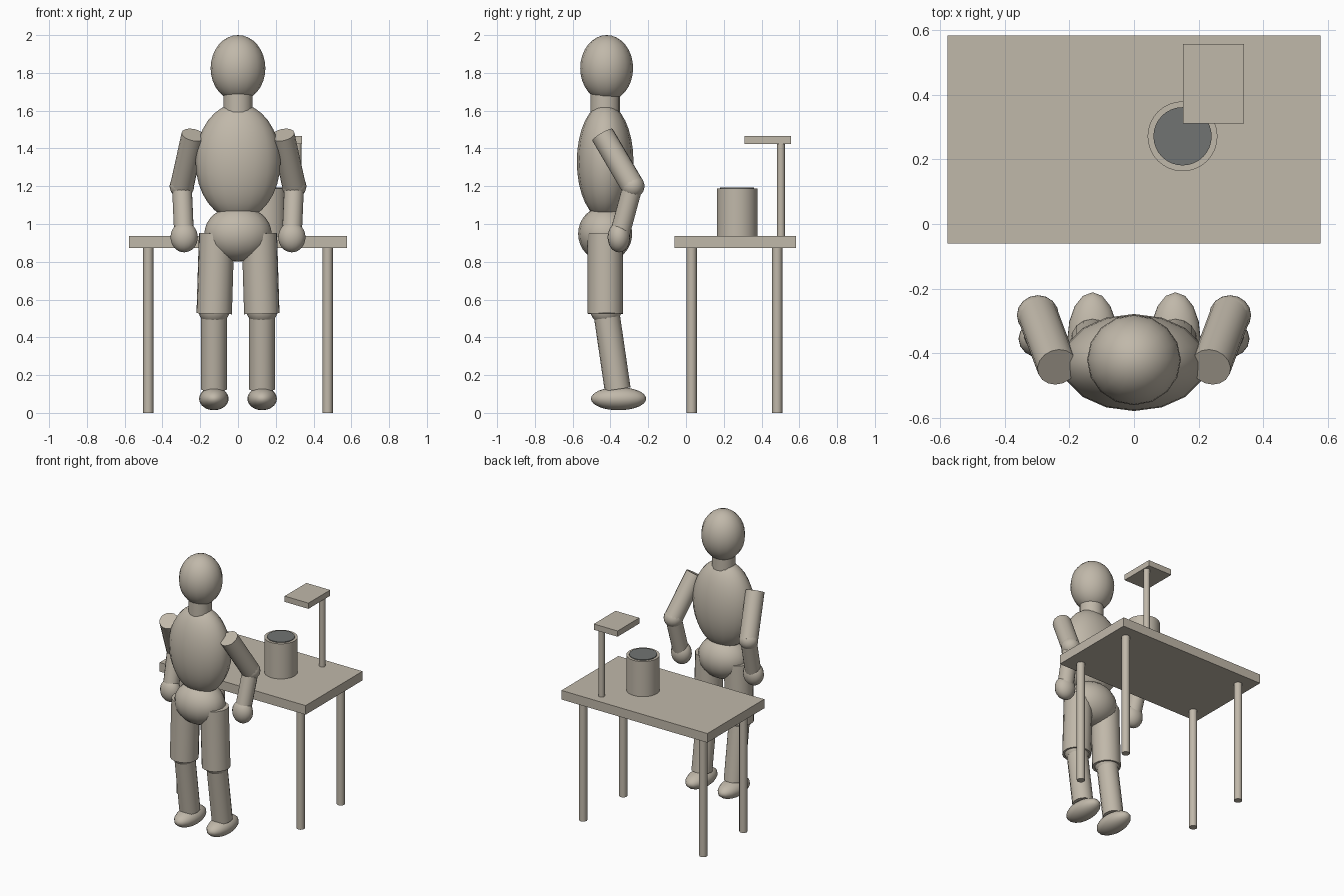
import bpy
import math
from mathutils import Vector

if "Cube" in bpy.data.objects:
    bpy.data.objects.remove(bpy.data.objects["Cube"])


def material(name, rgb):
    m = bpy.data.materials.new(name)
    m.diffuse_color = (*rgb, 1)
    m.use_nodes = True
    m.node_tree.nodes["Principled BSDF"].inputs["Base Color"].default_value = m.diffuse_color
    return m


BEIGE = material("warm beige", (0.53, 0.48, 0.40))
GREY = material("dark grey", (0.165, 0.175, 0.17))


def finish(name, mat, smooth=True):
    ob = bpy.context.object
    ob.name = name
    ob.data.materials.append(mat)
    if smooth:
        bpy.ops.object.shade_smooth_by_angle(angle=math.radians(40))
    return ob


def box(name, lo, hi):
    lo, hi = Vector(lo), Vector(hi)
    bpy.ops.mesh.primitive_cube_add(size=1, location=(lo + hi) / 2)
    bpy.context.object.scale = hi - lo
    return finish(name, BEIGE, False)


def ball(name, centre, radii):
    bpy.ops.mesh.primitive_uv_sphere_add(segments=16, ring_count=16, radius=1, location=centre)
    bpy.context.object.scale = radii
    return finish(name, BEIGE)


def rod(name, a, b, radius, mat=BEIGE, sides=16):
    a, b = Vector(a), Vector(b)
    bpy.ops.mesh.primitive_cylinder_add(vertices=sides, radius=radius, depth=(b - a).length,
                                        location=(a + b) / 2)
    bpy.context.object.rotation_euler = (b - a).to_track_quat('Z', 'Y').to_euler()
    return finish(name, mat)


# Table with four round legs
box("table_top", (-0.577, -0.06, 0.872), (0.577, 0.583, 0.937))
for x in (-0.475, 0.475):
    for y in (0.03, 0.483):
        rod("table_leg", (x, y, 0), (x, y, 0.875), 0.027, sides=12)

# Pot with a dark top
rod("pot", (0.15, 0.271, 0.935), (0.15, 0.271, 1.188), 0.108, sides=32)
rod("pot_contents", (0.15, 0.271, 1.186), (0.15, 0.271, 1.193), 0.09, GREY, 32)

# Stand with a flat head
rod("stand_post", (0.315, 0.503, 0.935), (0.315, 0.503, 1.43), 0.021, sides=12)
box("stand_head", (0.152, 0.31, 1.424), (0.34, 0.556, 1.465))

# Body
ball("head", (0, -0.42, 1.825), (0.145, 0.14, 0.175))
rod("neck", (0, -0.428, 1.58), (0, -0.428, 1.70), 0.078)
ball("torso", (0, -0.428, 1.33), (0.225, 0.15, 0.308))
ball("pelvis", (0, -0.428, 0.948), (0.178, 0.143, 0.147))

# Limbs on both sides
for s, side in ((-1, "left"), (1, "right")):
    shoulder = (s * 0.237, -0.442, 1.472)
    elbow = (s * 0.297, -0.282, 1.20)
    wrist = (s * 0.285, -0.355, 0.93)
    rod(side + "_upper_arm", shoulder, elbow, 0.0625)
    ball(side + "_elbow", elbow, (0.065, 0.062, 0.062))
    rod(side + "_forearm", elbow, wrist, 0.053)
    ball(side + "_hand", wrist, (0.072, 0.06, 0.08))

    knee = (s * 0.127, -0.424, 0.55)
    ankle = (s * 0.128, -0.362, 0.125)
    rod(side + "_thigh", (s * 0.113, -0.428, 0.95), (s * 0.126, -0.427, 0.525), 0.094)
    ball(side + "_knee", knee, (0.084, 0.084, 0.084))
    rod(side + "_shin", knee, ankle, 0.069)
    ball(side + "_foot", (s * 0.128, -0.357, 0.075), (0.078, 0.146, 0.061))
